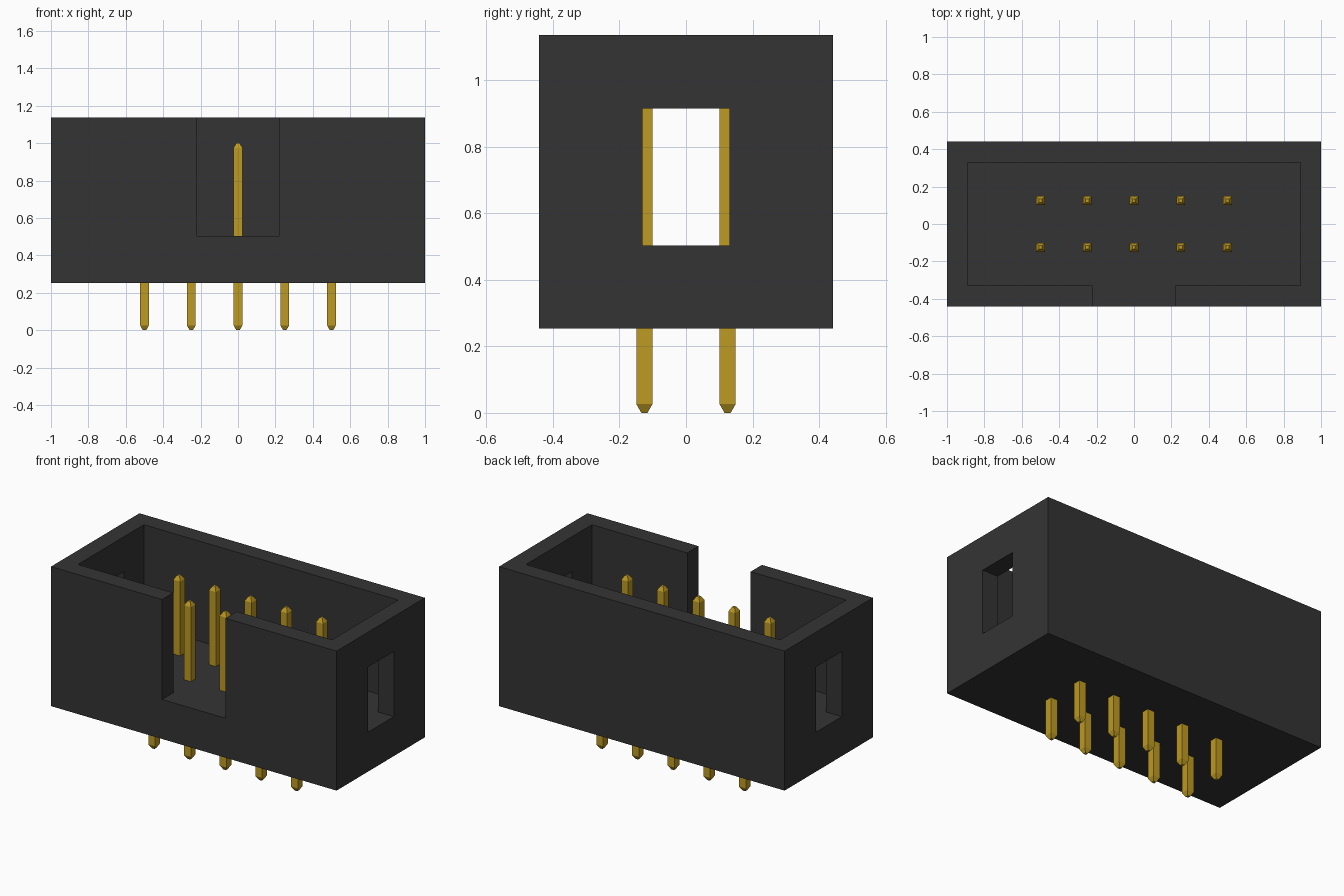
import bpy
import bmesh
from mathutils import Vector

default = bpy.data.objects.get("Cube")
if default:
    bpy.data.objects.remove(default, do_unlink=True)


def material(name, rgb):
    mat = bpy.data.materials.new(name)
    mat.use_nodes = True
    mat.diffuse_color = (*rgb, 1)
    mat.node_tree.nodes["Principled BSDF"].inputs["Base Color"].default_value = (*rgb, 1)
    return mat


def add_object(name, bm, mat):
    mesh = bpy.data.meshes.new(name)
    bm.to_mesh(mesh)
    bm.free()
    mesh.materials.append(mat)
    obj = bpy.data.objects.new(name, mesh)
    bpy.context.collection.objects.link(obj)
    return obj


def box(name, low, high, mat):
    low, high = Vector(low), Vector(high)
    bm = bmesh.new()
    bmesh.ops.create_cube(bm, size=1)
    bmesh.ops.scale(bm, vec=high - low, verts=bm.verts)
    bmesh.ops.translate(bm, vec=(low + high) / 2, verts=bm.verts)
    return add_object(name, bm, mat)


def carve(target, cutter):
    mod = target.modifiers.new(cutter.name, "BOOLEAN")
    mod.operation = "DIFFERENCE"
    mod.solver = "EXACT"
    mod.object = cutter
    bpy.context.view_layer.objects.active = target
    bpy.ops.object.modifier_apply(modifier=mod.name)
    bpy.data.objects.remove(cutter, do_unlink=True)


black = material("black plastic", (0.034, 0.034, 0.034))
gold = material("gold metal", (0.51, 0.325, 0.017))

# Housing: open box with a keying notch in front and a window in each end
BOTTOM, FLOOR, TOP = 0.253, 0.503, 1.136
housing = box("housing", (-1, -0.442, BOTTOM), (1, 0.442, TOP), black)
carve(housing, box("cavity", (-0.89, -0.33, FLOOR), (0.89, 0.33, 1.5), black))
carve(housing, box("notch", (-0.222, -0.6, FLOOR), (0.222, 0, 1.5), black))
carve(housing, box("end_window", (-1.2, -0.13, FLOOR), (1.2, 0.13, 0.915), black))


# Pins: square posts with tapered tips at both ends
def pin(name, x, y, half=0.024, tip=0.009, taper=0.026, height=1.0):
    bm = bmesh.new()
    rings = []
    for z, r in ((0, tip), (taper, half), (height - taper, half), (height, tip)):
        corners = ((-r, -r), (r, -r), (r, r), (-r, r))
        rings.append([bm.verts.new((x + dx, y + dy, z)) for dx, dy in corners])
    for lower, upper in zip(rings, rings[1:]):
        for i in range(4):
            j = (i + 1) % 4
            bm.faces.new((lower[i], lower[j], upper[j], upper[i]))
    bm.faces.new(rings[0][::-1])
    bm.faces.new(rings[-1])
    add_object(name, bm, gold)


PITCH = 0.25
for row, y in (("front", -PITCH / 2), ("back", PITCH / 2)):
    for i in range(5):
        pin(f"{row}_pin_{i + 1}", (i - 2) * PITCH, y)
